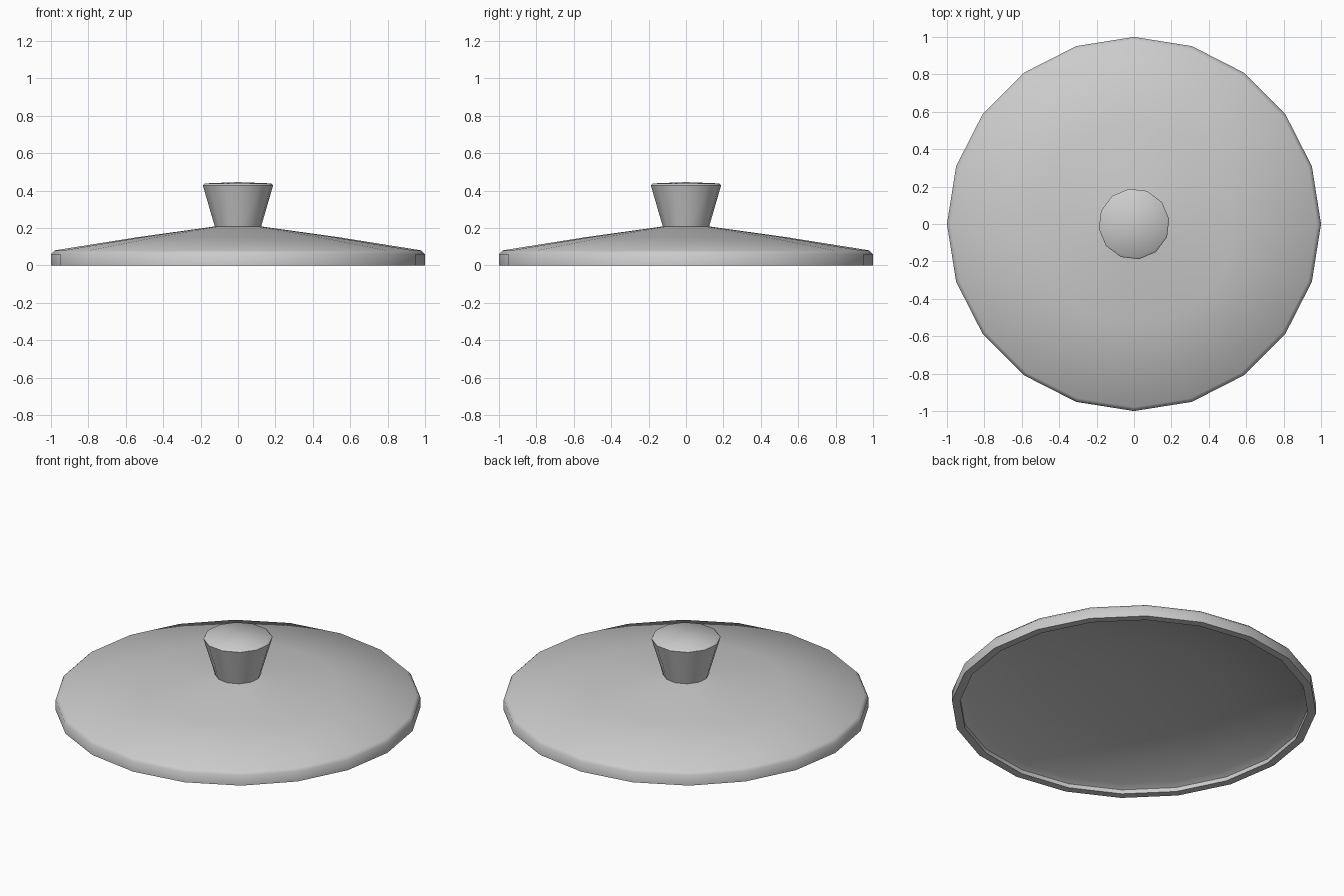
import bpy, bmesh, math

if "Cube" in bpy.data.objects:
    bpy.data.objects.remove(bpy.data.objects["Cube"])


def lathe(name, profile, sides, turn=0.0):
    """Revolve an (r, z) profile around z; r = 0 makes a single pole vertex."""
    bm = bmesh.new()
    rings = []
    for r, z in profile:
        if r == 0:
            rings.append([bm.verts.new((0, 0, z))] * sides)
        else:
            angles = [turn + 2 * math.pi * i / sides for i in range(sides)]
            rings.append([bm.verts.new((r * math.cos(a), r * math.sin(a), z)) for a in angles])
    for low, high in zip(rings, rings[1:]):
        for i in range(sides):
            j = (i + 1) % sides
            corners = [low[i], low[j], high[j], high[i]]
            bm.faces.new(list(dict.fromkeys(corners)))
    bmesh.ops.recalc_face_normals(bm, faces=bm.faces)
    mesh = bpy.data.meshes.new(name)
    bm.to_mesh(mesh)
    bm.free()
    obj = bpy.data.objects.new(name, mesh)
    bpy.context.collection.objects.link(obj)
    bpy.ops.object.select_all(action='DESELECT')
    obj.select_set(True)
    bpy.context.view_layer.objects.active = obj
    bpy.ops.object.shade_smooth_by_angle(angle=math.radians(52))
    return obj


# Hollow lid: underside, flat rim, outer wall, softened edge, shallow cone
lathe("lid", [(0, 0.16), (0.52, 0.105), (0.92, 0.045), (0.955, 0.025), (0.955, 0),
              (1.0, 0), (1.0, 0.06), (0.98, 0.08), (0.54, 0.15), (0.13, 0.207), (0, 0.212)], 20)

# Flared knob with a slightly domed top
lathe("knob", [(0, 0.19), (0.12, 0.19), (0.19, 0.428), (0.18, 0.438), (0, 0.445)],
      12, math.radians(8))
